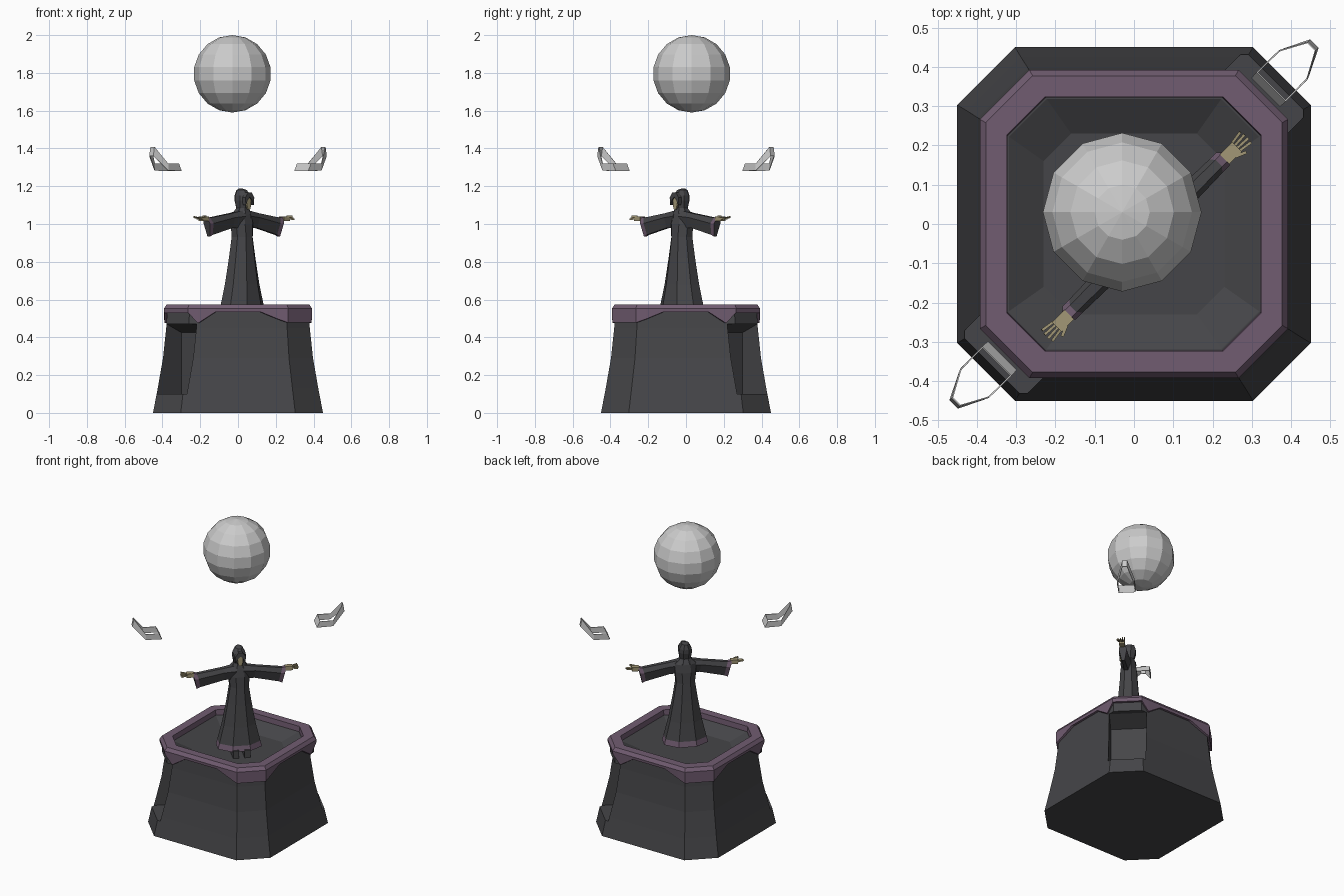
import bpy, bmesh, math
from mathutils import Vector, Matrix

if "Cube" in bpy.data.objects:
    bpy.data.objects.remove(bpy.data.objects["Cube"])


def material(name, rgb):
    m = bpy.data.materials.new(name)
    m.diffuse_color = (*rgb, 1)
    m.use_nodes = True
    m.node_tree.nodes["Principled BSDF"].inputs["Base Color"].default_value = m.diffuse_color
    return m


DARK = material("charcoal", (0.06, 0.06, 0.065))
PURPLE = material("dusty purple", (0.165, 0.108, 0.165))
SKIN = material("pale skin", (0.36, 0.31, 0.18))
GREY = material("light grey", (0.6, 0.6, 0.6))


def finish(name, bm, mats, matrix=None):
    bmesh.ops.recalc_face_normals(bm, faces=bm.faces)
    if matrix:
        bm.transform(matrix)
    me = bpy.data.meshes.new(name)
    bm.to_mesh(me)
    bm.free()
    for m in mats:
        me.materials.append(m)
    ob = bpy.data.objects.new(name, me)
    bpy.context.collection.objects.link(ob)
    return ob


def loft(name, loops, mats, matrix=None, ring=False, rule=None, caps=True):
    """Skin a list of point loops; ring joins last loop to first."""
    bm = bmesh.new()
    rows = [[bm.verts.new(p) for p in lp] for lp in loops]
    pairs = list(zip(rows, rows[1:])) + ([(rows[-1], rows[0])] if ring else [])
    for k, (a, b) in enumerate(pairs):
        n = len(a)
        for i in range(n):
            j = (i + 1) % n
            f = bm.faces.new((a[i], a[j], b[j], b[i]))
            f.material_index = rule(k) if rule else 0
    if caps and not ring:
        bm.faces.new(rows[0][::-1])
        bm.faces.new(rows[-1])
    return finish(name, bm, mats, matrix)


def octagon(h, c, z):
    pts = [(c, -h), (h, -c), (h, c), (c, h), (-c, h), (-h, c), (-h, -c), (-c, -h)]
    return [(x, y, z) for x, y in pts]


def box(name, size, loc, mat, matrix):
    bm = bmesh.new()
    bmesh.ops.create_cube(bm, size=1)
    bm.transform(Matrix.Translation(loc) @ Matrix.Diagonal((*size, 1)))
    return finish(name, bm, [mat], matrix)


# --- pedestal with sunken floor ---
pedestal = loft("pedestal", [octagon(h, c, z) for h, c, z in (
    (0.45, 0.303, 0), (0.425, 0.288, 0.13), (0.397, 0.27, 0.29), (0.38, 0.26, 0.45),
    (0.375, 0.257, 0.54), (0.318, 0.222, 0.54), (0.23, 0.16, 0.49))], [DARK])

# --- corner niches cut through two opposite corners ---
for a in (45, 225):
    prof = ((0.311, 0.1), (0.311, 0.425), (0.42, 0.47), (0.7, 0.47), (0.7, 0.1))
    cutter = loft("niche_cutter", [[(u, v, z) for u, z in prof] for v in (-0.113, 0.113)],
                  [DARK], Matrix.Rotation(math.radians(a), 4, 'Z'))
    cutter.hide_render = True
    mod = pedestal.modifiers.new("niche", 'BOOLEAN')
    mod.operation, mod.solver, mod.object = 'DIFFERENCE', 'EXACT', cutter
    bpy.context.view_layer.objects.active = pedestal
    bpy.ops.object.modifier_apply(modifier=mod.name)
    bpy.data.objects.remove(cutter)


# --- rim with scalloped lower edge, arched over the niches ---
def rim_loop(h, c, z=None):
    pts = []
    for side in range(4):
        rot = Matrix.Rotation(side * math.pi / 2, 3, 'Z')
        for t in (-1, -0.8, -0.45, 0.45, 0.8, 1):
            p = rot @ Vector((t * c, -h, 0))
            niche = p.x * p.y > 0
            low = {1: 0.53 if niche else 0.478, 0.8: 0.475 if niche else 0.497}
            p.z = z if z else low.get(abs(t), 0.535)
            pts.append(p)
    return pts


loft("rim", [rim_loop(0.321, 0.225, 0.53), rim_loop(0.323, 0.227, 0.575),
             rim_loop(0.377, 0.258, 0.575), rim_loop(0.392, 0.266, 0.553),
             rim_loop(0.39, 0.265), rim_loop(0.365, 0.25)], [PURPLE], ring=True)

# --- robed figure: built facing -y, then turned to the front right corner ---
TURN = Matrix.Translation((0.022, -0.022, 0)) @ Matrix.Rotation(math.pi / 4, 4, 'Z')


def oval(rx, ry, z, y=0, n=8):
    return [(rx * math.cos((i + .5) * 2 * math.pi / n) * 1.06,
             y + ry * math.sin((i + .5) * 2 * math.pi / n) * 1.06, z) for i in range(n)]


loft("robe", [oval(*s) for s in (
    (0.137, 0.1, 0.53), (0.128, 0.092, 0.565), (0.1, 0.077, 0.68), (0.075, 0.063, 0.82),
    (0.058, 0.054, 0.93), (0.066, 0.05, 1.0), (0.066, 0.042, 1.05), (0.035, 0.032, 1.08))],
    [DARK, PURPLE], TURN, rule=lambda k: 1 if k == 0 else 0)

loft("hood", [oval(*s) for s in (
    (0.05, 0.045, 1.055), (0.034, 0.034, 1.085, -0.003), (0.041, 0.046, 1.125, -0.004),
    (0.038, 0.046, 1.15, -0.003), (0.022, 0.03, 1.18, 0.004), (0.008, 0.012, 1.187, 0.01))],
    [DARK], TURN)

face = [(-0.008, 1.078), (0.008, 1.078), (0.016, 1.1), (0.014, 1.128),
        (0, 1.142), (-0.014, 1.128), (-0.016, 1.1)]
loft("face", [[(x, y, z) for x, z in face] for y in (-0.044, -0.052)], [SKIN], TURN)
brow = [(-0.03, 1.1), (-0.015, 1.128), (0, 1.143), (0.015, 1.128), (0.03, 1.1),
        (0.033, 1.14), (0.012, 1.168), (-0.012, 1.168), (-0.033, 1.14)]
loft("hood_brow", [[(x, y, z) for x, z in brow] for y in (-0.035, -0.058)], [DARK], TURN)


def sleeve_section(xt, zt, xb, zb, d, y=-0.012):
    xm, zm = (xt + xb) / 2, (zt + zb) / 2 + 0.015
    return [(xt, y - d * .5, zt), (xt, y + d * .5, zt), (xm, y + d, zm),
            (xb, y + d * .4, zb), (xb, y - d * .4, zb), (xm, y - d, zm)]


for side, s in (("right", -1), ("left", 1)):
    M = TURN @ Matrix.Diagonal((s, 1, 1, 1))
    # sleeve with a purple cuff
    loft(side + "_sleeve", [sleeve_section(*a) for a in (
        (0.02, 1.072, 0.02, 0.98, 0.036), (0.1, 1.057, 0.09, 0.98, 0.028),
        (0.262, 1.033, 0.24, 0.943, 0.024), (0.29, 1.04, 0.262, 0.933, 0.024))],
        [DARK, PURPLE], M, rule=lambda k: 1 if k == 2 else 0)
    # hand
    box(side + "_palm", (0.045, 0.034, 0.026), (0.302, -0.015, 1.028), SKIN, M)
    for i in range(4):
        R = Matrix.Translation((0.322, -0.027 + i * 0.009, 1.03)) \
            @ Matrix.Rotation((i - 1.5) * 0.1, 4, 'Z') @ Matrix.Rotation(-0.12 * i + 0.15, 4, 'Y')
        box(side + "_finger", (0.042 - 0.004 * abs(i - 1.5), 0.007, 0.009),
            (0.018, 0, 0), SKIN, M @ R)
    box(side + "_thumb", (0.03, 0.008, 0.009), (0, 0, 0), SKIN,
        M @ Matrix.Translation((0.318, -0.036, 1.04)) @ Matrix.Rotation(-0.4, 4, 'Z'))
    # shoe
    box(side + "_shoe", (0.036, 0.09, 0.05), (0.035, -0.06, 0.515), DARK, M)

# --- floating faceted orb ---
bm = bmesh.new()
bmesh.ops.create_uvsphere(bm, u_segments=12, v_segments=9, radius=0.205)
finish("orb", bm, [GREY], Matrix.Translation((-0.03, 0.03, 1.795)))

# --- two floating bracket frames: bent band, horizontal then rising to a tip ---
half = [(0.300, 0.372, 1.28, 0.04, 0.014), (0.37, 0.441, 1.283, 0.037, 0.0),
        (0.448, 0.468, 1.36, 0.048, -0.006)]
path = half + [(y, x, z, h, o) for x, y, z, h, o in half[::-1]]
for name, s in (("back_bracket", 1), ("front_bracket", -1)):
    low = [(x * s, y * s, z) for x, y, z, h, o in path]
    top = [((x + o) * s, (y + o) * s, z + h) for x, y, z, h, o in path]
    ob = loft(name, [low, top], [GREY], caps=False)
    mod = ob.modifiers.new("thickness", 'SOLIDIFY')
    mod.thickness, mod.offset = 0.004, 0
